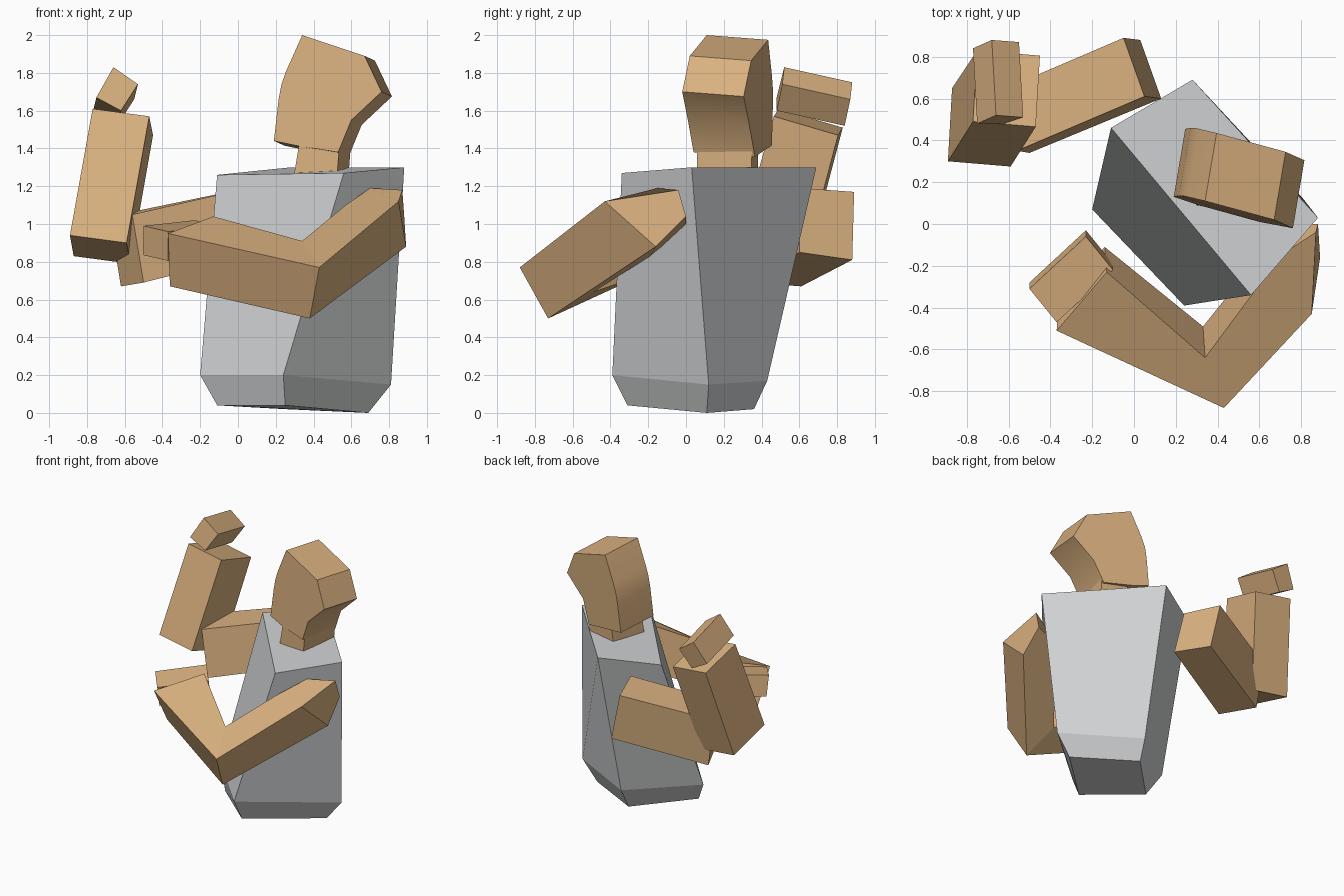
import bpy, bmesh
from mathutils import Vector


def material(name, rgb):
    m = bpy.data.materials.new(name)
    m.diffuse_color = (*rgb, 1)
    return m


skin = material("tan_skin", (0.70, 0.44, 0.215))
shirt = material("grey_shirt", (0.64, 0.65, 0.66))


def loft(name, rings, mat, splits=(), smooth=False):
    """Join matching rings of points with quads, cap both ends.
    splits: index pairs along which the caps are folded."""
    bm = bmesh.new()
    rows = [[bm.verts.new(p) for p in ring] for ring in rings]
    n = len(rows[0])
    for a, b in zip(rows, rows[1:]):
        for i in range(n):
            j = (i + 1) % n
            bm.faces.new((a[i], a[j], b[j], b[i]))
    for row in (rows[0], rows[-1]):
        cap = bm.faces.new(row)
        for i, j in splits:
            bmesh.utils.face_split(cap, row[i], row[j])
    bmesh.ops.recalc_face_normals(bm, faces=bm.faces[:])
    me = bpy.data.meshes.new(name)
    bm.to_mesh(me)
    bm.free()
    me.materials.append(mat)
    ob = bpy.data.objects.new(name, me)
    bpy.context.collection.objects.link(ob)
    if smooth:
        bpy.ops.object.select_all(action='DESELECT')
        ob.select_set(True)
        bpy.context.view_layer.objects.active = ob
        bpy.ops.object.shade_smooth_by_angle(angle=0.5)
    return ob


def prism(name, profile, offset, mat, **kw):
    """Sweep a profile along a straight offset."""
    off = Vector(offset)
    return loft(name, [profile, [Vector(p) + off for p in profile]], mat, **kw)


# Torso: twisted block with a tapered waist
loft("torso", [
    [(-0.11, 0.0, 0.04), (0.25, -0.31, 0.04), (0.69, 0.11, 0.0), (0.245, 0.36, 0.02)],
    [(-0.20, 0.07, 0.20), (0.24, -0.39, 0.20), (0.81, 0.12, 0.15), (0.26, 0.43, 0.17)],
    [(-0.11, 0.46, 1.26), (0.56, -0.34, 1.27), (0.88, 0.03, 1.30), (0.28, 0.69, 1.30)],
], shirt)

# Head: side profile swept across its width
prism("head", [
    (0.34, 0.11, 2.0), (0.67, 0.02, 1.89), (0.76, -0.02, 1.70), (0.60, 0.01, 1.55),
    (0.53, 0.04, 1.38), (0.31, 0.09, 1.415), (0.19, 0.13, 1.44), (0.215, 0.135, 1.66),
    (0.23, 0.135, 1.74), (0.255, 0.13, 1.81)],
    (0.055, 0.325, -0.025), skin, smooth=True)

# Neck
prism("neck", [(0.29, 0.09, 1.22), (0.52, 0.055, 1.20), (0.54, 0.06, 1.46), (0.33, 0.09, 1.46)],
      (0.06, 0.29, -0.01), skin)

# Bent arm across the front: top outline and bottom outline
loft("bent_arm", [
    [(-0.37, -0.51, 0.95), (0.43, -0.88, 0.77), (0.85, -0.43, 1.12), (0.87, -0.04, 1.18),
     (0.70, -0.15, 1.19), (0.57, -0.33, 1.10), (0.34, -0.64, 0.91), (-0.13, -0.23, 1.04)],
    [(-0.36, -0.36, 0.67), (0.38, -0.73, 0.50), (0.89, -0.16, 0.88), (0.88, 0.0, 1.04),
     (0.70, 0.0, 0.95), (0.57, -0.19, 0.83), (0.33, -0.49, 0.64), (-0.14, -0.11, 0.77)],
], skin, splits=[(1, 6)])

# Hand of the bent arm
prism("front_hand", [(-0.50, -0.31, 0.99), (-0.23, -0.06, 1.02), (-0.10, -0.22, 0.99),
                     (-0.37, -0.47, 0.96)], (0.0, 0.03, -0.155), skin)

# Raised arm: upper arm, forearm, hand
loft("raised_upper_arm", [
    [(-0.05, 0.89, 1.17), (0.05, 0.61, 1.19), (0.13, 0.60, 0.85), (0.03, 0.88, 0.81)],
    [(-0.68, 0.62, 1.04), (-0.56, 0.35, 1.05), (-0.50, 0.34, 0.69), (-0.62, 0.61, 0.67)],
], skin)
prism("raised_forearm", [(-0.89, 0.30, 0.94), (-0.87, 0.65, 0.83), (-0.75, 0.83, 1.51),
                         (-0.77, 0.49, 1.61)], (0.30, -0.025, -0.04), skin)
prism("raised_hand", [(-0.66, 0.52, 1.83), (-0.53, 0.51, 1.74), (-0.62, 0.48, 1.60),
                      (-0.75, 0.48, 1.67)], (-0.02, 0.36, -0.08), skin)
